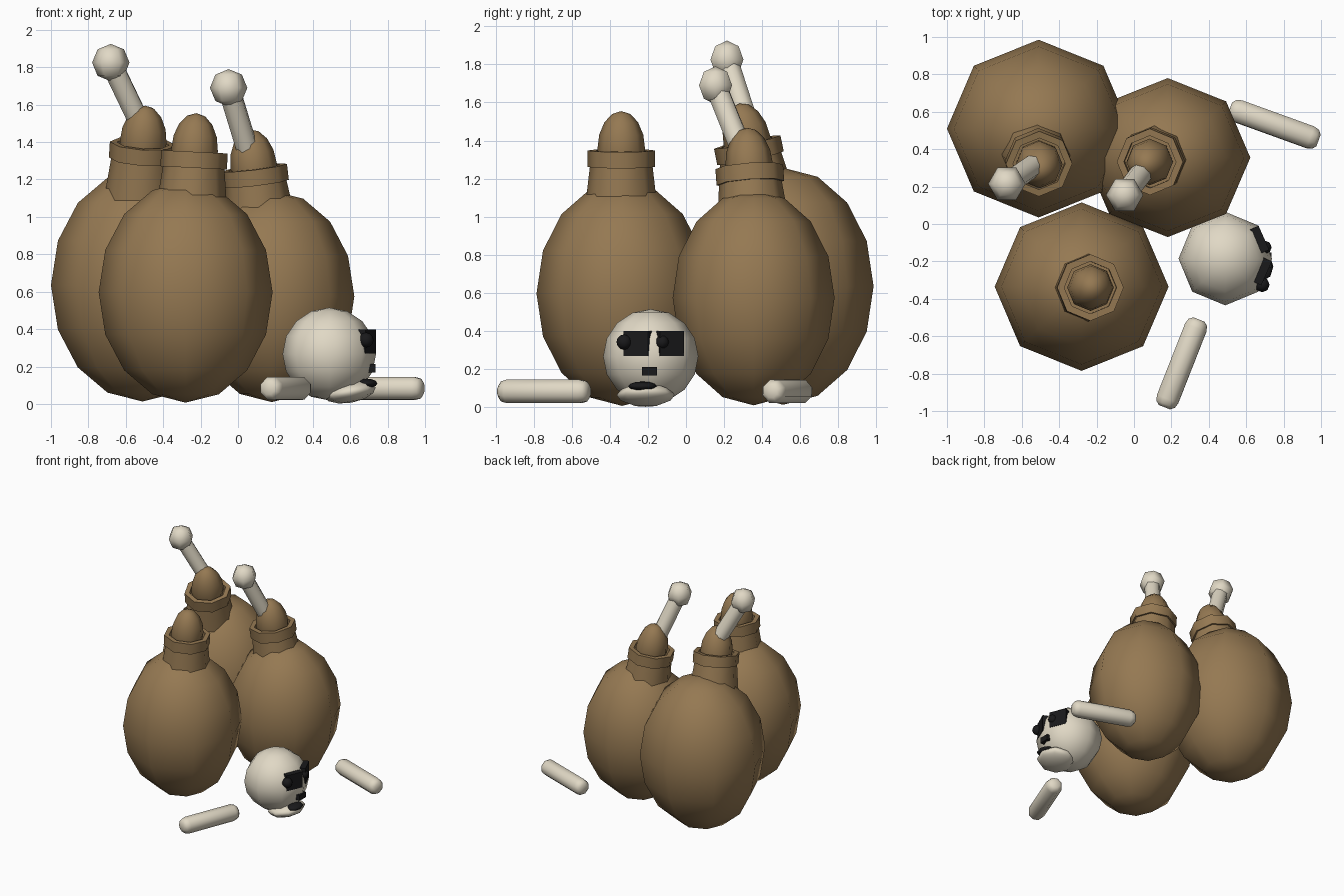
import bpy, bmesh, math
from mathutils import Vector, Matrix

if "Cube" in bpy.data.objects:
    bpy.data.objects.remove(bpy.data.objects["Cube"])


def material(name, rgb):
    m = bpy.data.materials.new(name)
    m.diffuse_color = (*rgb, 1)
    m.use_nodes = True
    m.node_tree.nodes["Principled BSDF"].inputs["Base Color"].default_value = m.diffuse_color
    return m


BROWN = material("sack brown", (0.30, 0.19, 0.085))
BONE = material("bone white", (0.75, 0.69, 0.56))
BLACK = material("black", (0.010, 0.010, 0.011))


def finish(bm, name, mat, matrix):
    bmesh.ops.recalc_face_normals(bm, faces=bm.faces)
    me = bpy.data.meshes.new(name)
    bm.to_mesh(me)
    bm.free()
    me.materials.append(mat)
    ob = bpy.data.objects.new(name, me)
    ob.matrix_world = matrix
    bpy.context.collection.objects.link(ob)
    return ob


def frame(loc, axis=(0, 0, 1)):
    """Place local z along axis, with the least possible turn."""
    q = Vector((0, 0, 1)).rotation_difference(Vector(axis))
    return Matrix.Translation(loc) @ q.to_matrix().to_4x4()


def lathe(name, profile, segs, mat, matrix, closed=False):
    """Spin (radius, z) points round local z, with a vertex on +x."""
    bm = bmesh.new()
    rings = []
    for r, z in profile:
        if r < 1e-5:
            rings.append([bm.verts.new((0, 0, z))] * segs)
        else:
            rings.append([bm.verts.new((r * math.cos(a), r * math.sin(a), z))
                          for a in (2 * math.pi * i / segs for i in range(segs))])
    pairs = list(zip(rings, rings[1:]))
    if closed:
        pairs.append((rings[-1], rings[0]))
    for a, b in pairs:
        for i in range(segs):
            j = (i + 1) % segs
            quad = list(dict.fromkeys((a[i], a[j], b[j], b[i])))
            bm.faces.new(quad)
    return finish(bm, name, mat, matrix)


def ellipsoid(name, radii, segs, rings, mat, matrix):
    prof = [(math.sin(math.pi * i / rings), -math.cos(math.pi * i / rings))
            for i in range(rings + 1)]
    return lathe(name, prof, segs, mat, matrix @ Matrix.Diagonal((*radii, 1)))


def box(name, size, mat, matrix):
    bm = bmesh.new()
    bmesh.ops.create_cube(bm, size=1)
    return finish(bm, name, mat, matrix @ Matrix.Diagonal((*size, 1)))


# Sacks: body, gathered neck, tie band and tuft
sacks = [
    ("back_left", (-0.51, 0.51, 0.635), (0.49, 0.475, 0.622), (-0.51, 0.33, 1.35), (0.06, -0.2, 0.98)),
    ("back_right", (0.18, 0.355, 0.575), (0.442, 0.425, 0.565), (0.09, 0.335, 1.22), (-0.12, -0.07, 1)),
    ("front", (-0.28, -0.335, 0.597), (0.465, 0.45, 0.59), (-0.235, -0.34, 1.305), (0.05, 0, 1)),
]
for tag, loc, radii, tie, axis in sacks:
    ellipsoid(tag + "_sack", radii, 8, 8, BROWN, Matrix.Translation(loc))
    m = frame(tie, axis)
    lathe(tag + "_sack_neck", [(0, -0.26), (0.19, -0.26), (0.16, 0.0), (0, 0.0)], 8, BROWN, m)
    lathe(tag + "_sack_tie", [(0.14, -0.043), (0.178, -0.043), (0.178, 0.043), (0.14, 0.043)],
          8, BROWN, m, closed=True)
    ellipsoid(tag + "_sack_tuft", (0.125, 0.125, 0.2), 8, 8, BROWN,
              m @ Matrix.Translation((0, 0, 0.05)))

# Bones sticking out of the two back sacks
for tag, knob, end in (("back_left", (-0.68, 0.215, 1.825), (-0.51, 0.33, 1.47)),
                       ("back_right", (-0.05, 0.155, 1.69), (0.06, 0.3, 1.33))):
    ellipsoid(tag + "_bone_knob", (0.1, 0.1, 0.1), 6, 4, BONE, Matrix.Translation(knob))
    d = Vector(end) - Vector(knob)
    lathe(tag + "_bone_shaft", [(0, 0), (0.06, 0), (0.06, d.length), (0, d.length)],
          8, BONE, frame(knob, d))

# Loose bones on the ground
rod = [(0, -0.252), (0.035, -0.252), (0.057, -0.235), (0.066, -0.205)]
rod += [(r, -z) for r, z in reversed(rod)]
lathe("front_loose_bone", rod, 8, BONE, frame((0.255, -0.745, 0.083), (0.366, 0.93, 0)))
lathe("right_loose_bone", rod, 8, BONE, frame((0.75, 0.533, 0.083), (0.94, -0.34, 0)))

# Skull facing +x
centre = Vector((0.488, -0.185, 0.267))
ellipsoid("skull", (0.25, 0.25, 0.248), 8, 8, BONE, Matrix.Translation(centre))
ellipsoid("jaw", (0.14, 0.152, 0.058), 8, 6, BONE,
          Matrix.Translation((0.598, -0.212, 0.064)) @ Matrix.Rotation(math.radians(-10), 4, 'Y'))
for tag, side in (("left", 1), ("right", -1)):
    turn = Matrix.Rotation(side * math.radians(24), 4, 'Z')
    box(tag + "_eye_socket", (0.05, 0.14, 0.13), BLACK,
        Matrix.Translation(centre + Vector((0, 0, 0.067))) @ turn
        @ Matrix.Translation((0.209, 0.018, 0)))
ellipsoid("left_pupil", (0.036,) * 3, 8, 6, BLACK, Matrix.Translation((0.70, -0.125, 0.342)))
ellipsoid("right_pupil", (0.04,) * 3, 8, 6, BLACK, Matrix.Translation((0.685, -0.325, 0.342)))
box("nose", (0.04, 0.08, 0.045), BLACK, Matrix.Translation((0.715, -0.192, 0.19)))
ellipsoid("mouth", (0.055, 0.075, 0.025), 8, 6, BLACK, Matrix.Translation((0.69, -0.228, 0.11)))

# Smooth the rounded parts, keep right-angle edges sharp
for ob in bpy.context.collection.objects:
    ob.select_set(True)
    bpy.context.view_layer.objects.active = ob
bpy.ops.object.shade_smooth_by_angle(angle=math.radians(65))
